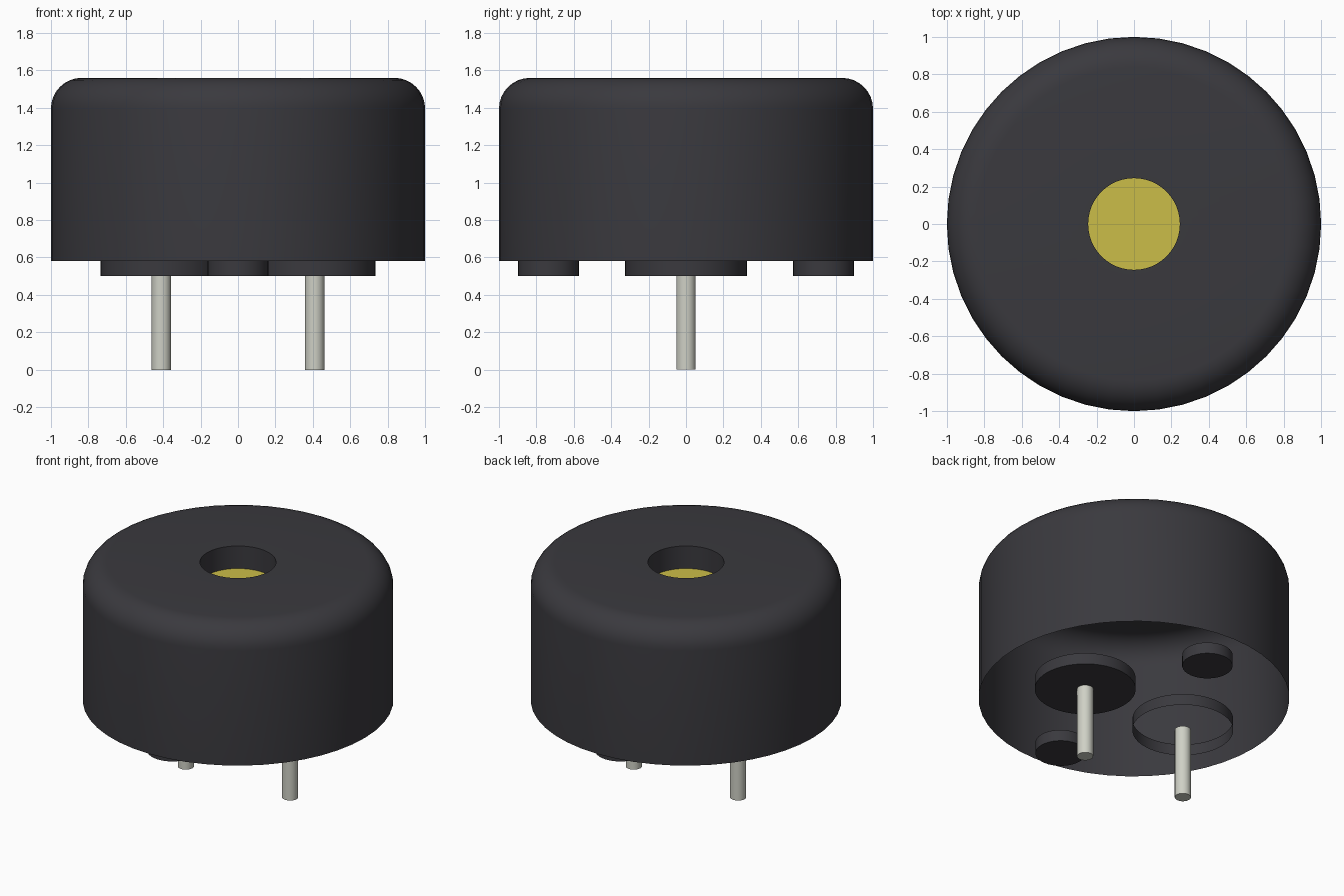
import bpy, bmesh, math

if "Cube" in bpy.data.objects:
    bpy.data.objects.remove(bpy.data.objects["Cube"])


def material(name, rgb):
    m = bpy.data.materials.new(name)
    m.diffuse_color = (*rgb, 1.0)
    m.use_nodes = True
    m.node_tree.nodes["Principled BSDF"].inputs["Base Color"].default_value = m.diffuse_color
    return m


BLACK = material("charcoal plastic", (0.042, 0.041, 0.048))
YELLOW = material("mustard yellow", (0.60, 0.51, 0.065))
METAL = material("pale metal", (0.62, 0.63, 0.56))


def lathe(name, profile, mat, x=0.0, y=0.0, sides=48):
    """Spin a (radius, height) profile about a vertical axis."""
    bm = bmesh.new()
    vs = [bm.verts.new((r, 0, z)) for r, z in profile]
    es = [bm.edges.new(pair) for pair in zip(vs, vs[1:])]
    bmesh.ops.spin(bm, geom=vs + es, cent=(0, 0, 0), axis=(0, 0, 1),
                   angle=math.tau, steps=sides, use_duplicate=False)
    bmesh.ops.remove_doubles(bm, verts=bm.verts[:], dist=1e-5)
    bmesh.ops.recalc_face_normals(bm, faces=bm.faces[:])
    # An open surface is oriented by its outermost face
    bm.faces.ensure_lookup_table()
    outer = max(bm.faces, key=lambda f: f.calc_center_median().xy.length)
    c = outer.calc_center_median()
    n = outer.normal
    if n.z * (n.z != 0) + n.xy.dot(c.xy) < 0:
        bmesh.ops.reverse_faces(bm, faces=bm.faces[:])
    mesh = bpy.data.meshes.new(name)
    bm.to_mesh(mesh)
    bm.free()
    mesh.materials.append(mat)
    ob = bpy.data.objects.new(name, mesh)
    ob.location = (x, y, 0)
    bpy.context.collection.objects.link(ob)
    bpy.context.view_layer.objects.active = ob
    ob.select_set(True)
    bpy.ops.object.shade_smooth_by_angle(angle=math.radians(35))
    ob.select_set(False)
    return ob


BASE, TOP, FOOT, FLOOR = 0.58, 1.56, 0.50, 1.40
FILLET, HOLE = 0.165, 0.245

# Housing: open-bottomed shell with rounded shoulder and sound hole
shoulder = [(1 - FILLET + FILLET * math.cos(a), TOP - FILLET + FILLET * math.sin(a))
            for a in (math.pi / 2 * i / 8 for i in range(9))]
lathe("housing", [(1, BASE)] + shoulder + [(HOLE, TOP), (HOLE, FLOOR)], BLACK)

# Membrane at the bottom of the sound hole
lathe("membrane", [(0, FLOOR), (HOLE, FLOOR)], YELLOW)

# Small round feet, front and back
for name, y in (("front_foot", -0.735), ("back_foot", 0.735)):
    lathe(name, [(0.1625, BASE), (0.1625, FOOT), (0, FOOT)], BLACK, y=y, sides=32)

# Large feet around the pins: one capped, one an open ring
lathe("right_pin_foot", [(0.325, BASE), (0.325, FOOT), (0, FOOT)], BLACK, x=0.41)
lathe("left_pin_foot", [(0.325, BASE), (0.325, FOOT)], BLACK, x=-0.41)

# Metal pins
for name, x in (("left_pin", -0.41), ("right_pin", 0.41)):
    lathe(name, [(0, 0), (0.052, 0), (0.052, FOOT), (0, FOOT)], METAL, x=x, sides=24)
